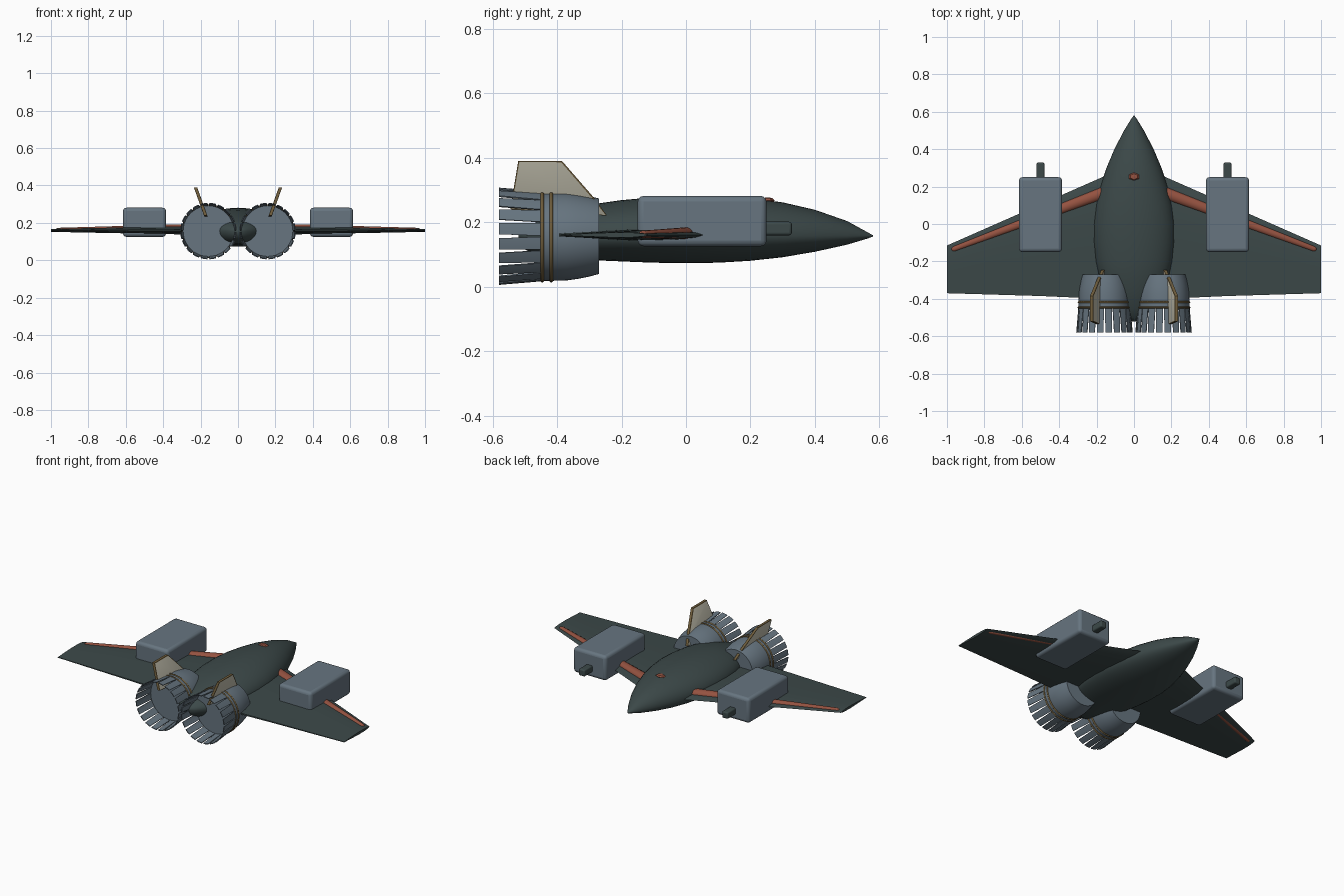
import bpy, bmesh, math
from mathutils import Vector

if "Cube" in bpy.data.objects:
    bpy.data.objects.remove(bpy.data.objects["Cube"])


def mat(name, col):
    m = bpy.data.materials.new(name)
    m.diffuse_color = (*col, 1)
    m.use_nodes = True
    m.node_tree.nodes["Principled BSDF"].inputs["Base Color"].default_value = m.diffuse_color
    return m


HULL = mat("dark green grey", (0.045, 0.066, 0.066))
STEEL = mat("blue grey", (0.135, 0.178, 0.216))
RED = mat("rust red", (0.30, 0.085, 0.052))
GOLD = mat("dull gold", (0.16, 0.11, 0.045))
CREAM = mat("cream", (0.55, 0.53, 0.43))


def finish(name, bm, mats, smooth=35, bevel=0, fix=True):
    if fix:
        bmesh.ops.recalc_face_normals(bm, faces=bm.faces[:])
    me = bpy.data.meshes.new(name)
    bm.to_mesh(me)
    bm.free()
    ob = bpy.data.objects.new(name, me)
    bpy.context.collection.objects.link(ob)
    for m in mats:
        me.materials.append(m)
    if bevel:
        b = ob.modifiers.new("bevel", 'BEVEL')
        b.width, b.segments = bevel, 3
    bpy.ops.object.select_all(action='DESELECT')
    ob.select_set(True)
    bpy.context.view_layer.objects.active = ob
    bpy.ops.object.shade_smooth_by_angle(angle=math.radians(smooth))
    return ob


def loft(rings):
    """Skin closed rings of points and cap both ends."""
    bm = bmesh.new()
    vs = [[bm.verts.new(p) for p in r] for r in rings]
    n = len(vs[0])
    for a, b in zip(vs, vs[1:]):
        for i in range(n):
            j = (i + 1) % n
            bm.faces.new((a[i], a[j], b[j], b[i]))
    bm.faces.new(vs[0])
    bm.faces.new(vs[-1])
    return bm


def box(name, lo, hi, m, bevel):
    bm = bmesh.new()
    bmesh.ops.create_cube(bm, size=1)
    for v in bm.verts:
        v.co = [(l + h) / 2 + c * (h - l) for l, h, c in zip(lo, hi, v.co)]
    return finish(name, bm, [m], bevel=bevel)


def circle(cx, y, cz, r, n=48):
    return [(cx + r * math.cos(2 * math.pi * i / n), y,
             cz + r * math.sin(2 * math.pi * i / n)) for i in range(n)]


# fuselage: y, half width, bottom z, top z
sections = [(0.58, 0.002, 0.155, 0.159), (0.56, 0.016, 0.148, 0.17), (0.5, 0.053, 0.13, 0.203),
            (0.4, 0.105, 0.108, 0.238), (0.3, 0.147, 0.091, 0.261), (0.2, 0.18, 0.080, 0.274),
            (0.1, 0.205, 0.074, 0.28), (0, 0.218, 0.073, 0.281), (-0.1, 0.217, 0.074, 0.277),
            (-0.2, 0.206, 0.078, 0.268), (-0.27, 0.19, 0.081, 0.258), (-0.36, 0.155, 0.084, 0.237),
            (-0.45, 0.1, 0.09, 0.208), (-0.5, 0.05, 0.115, 0.18), (-0.52, 0.01, 0.14, 0.16)]
rings = []
for y, w, zb, zt in sections:
    mid = 0.157
    ring = []
    for i in range(40):
        a = 2 * math.pi * i / 40
        s = math.sin(a)
        ring.append((w * math.cos(a), y, mid + s * ((zt - mid) if s > 0 else (mid - zb))))
    rings.append(ring)
finish("fuselage", loft(rings), [HULL], 45)

# small red marker on the spine
bm = bmesh.new()
bmesh.ops.create_uvsphere(bm, u_segments=6, v_segments=4, radius=1)
for v in bm.verts:
    v.co = (v.co.x * 0.032, 0.253 + v.co.y * 0.022, 0.267 + v.co.z * 0.01)
finish("spine_marker", bm, [RED], 20)

for s, side in ((-1, "left"), (1, "right")):
    # wing: tapered airfoil
    rings = []
    for x, le, te, h in ((0.05, 0.303, -0.405, 0.026), (0.5, 0.105, -0.385, 0.018),
                         (1.0, -0.115, -0.37, 0.008)):
        prof = [(0, 0), (0.06, 0.5), (0.2, 0.9), (0.4, 1), (0.7, 0.65), (1, 0.2)]
        pts = prof + [(c, -t) for c, t in prof[:0:-1]]
        rings.append([(s * x, le + (te - le) * c, 0.16 + h * t) for c, t in pts])
    finish(side + "_wing", loft(rings), [HULL], 30)

    # red strip behind the leading edge, flattened and tapered
    a, b = Vector((0.14, 0.175, 0.171)), Vector((0.975, -0.138, 0.162))
    d = (b - a).normalized()
    nrm = Vector((-d.y, d.x, 0)).normalized()
    rings = []
    for t, f in ((0, 1), (0.3, 1), (0.6, 1), (0.985, 1), (0.995, 0.75), (1, 0.3)):
        p, r = a.lerp(b, t), (0.033 - 0.019 * t) * f
        ring = []
        for i in range(16):
            q = p + nrm * r * math.cos(i * math.pi / 8)
            ring.append((s * q.x, q.y, q.z + 0.8 * r * math.sin(i * math.pi / 8)))
        rings.append(ring)
    finish(side + "_wing_strip", loft(rings), [RED], 40)

    # weapon pod and barrel
    x = s * 0.5
    box(side + "_pod", (x - 0.115, -0.15, 0.125), (x + 0.115, 0.25, 0.281), STEEL, 0.018)
    box(side + "_barrel", (x - 0.021, 0.2, 0.159), (x + 0.021, 0.328, 0.201), HULL, 0.008)

    # engine body
    ex, ez = s * 0.158, 0.156
    prof = [(-0.27, 0.117), (-0.30, 0.125), (-0.335, 0.132), (-0.37, 0.137), (-0.41, 0.138), (-0.452, 0.138)]
    finish(side + "_engine", loft([circle(ex, y, ez, r) for y, r in prof]), [STEEL], 40)

    # two gold rings
    for k, y in enumerate((-0.418, -0.446)):
        rr = [(y - 0.005, 0.13), (y - 0.005, 0.14), (y - 0.002, 0.143),
              (y + 0.002, 0.143), (y + 0.005, 0.14), (y + 0.005, 0.13)]
        finish(f"{side}_engine_ring_{k + 1}", loft([circle(ex, yy, ez, r) for yy, r in rr]), [GOLD], 50)

    # flared nozzle petals with widening gaps
    bm = bmesh.new()
    n = 20
    for i in range(n):
        c = 2 * math.pi * (i + 0.5) / n
        grid = []
        for y, r, f in ((-0.44, 0.139, 0.94), (-0.58, 0.151, 0.74)):
            for th in (0, 0.005):
                grid.append([bm.verts.new((ex + (r - th) * math.cos(c + k * f * math.pi / n), y,
                                           ez + (r - th) * math.sin(c + k * f * math.pi / n)))
                             for k in (-1, 0, 1)])
        o0, i0, o1, i1 = grid
        for p, q in ((o0, o1), (o1, i1), (i1, i0), (i0, o0)):
            for k in (0, 1):
                bm.faces.new((p[k], p[k + 1], q[k + 1], q[k]))
        for k in (0, 2):
            bm.faces.new((o0[k], o1[k], i1[k], i0[k]))
    finish(side + "_nozzle_petals", bm, [STEEL], 30)

    # canted tail fin, cream with gold rim
    outline = [(-0.545, 0.24), (-0.52, 0.39), (-0.385, 0.39), (-0.285, 0.275), (-0.245, 0.22)]
    rings = []
    for off in (-0.008, 0.008):
        rings.append([(s * (0.166 + (z - 0.22) * 0.36 + off), y, z) for y, z in outline])
    bm = loft(rings)
    big = [f for f in bm.faces if len(f.verts) == 5]
    bmesh.ops.recalc_face_normals(bm, faces=bm.faces[:])
    bmesh.ops.inset_individual(bm, faces=big, thickness=0.005, depth=0.001)
    for f in big:
        f.material_index = 1
    finish(side + "_tail_fin", bm, [GOLD, CREAM], 20)
